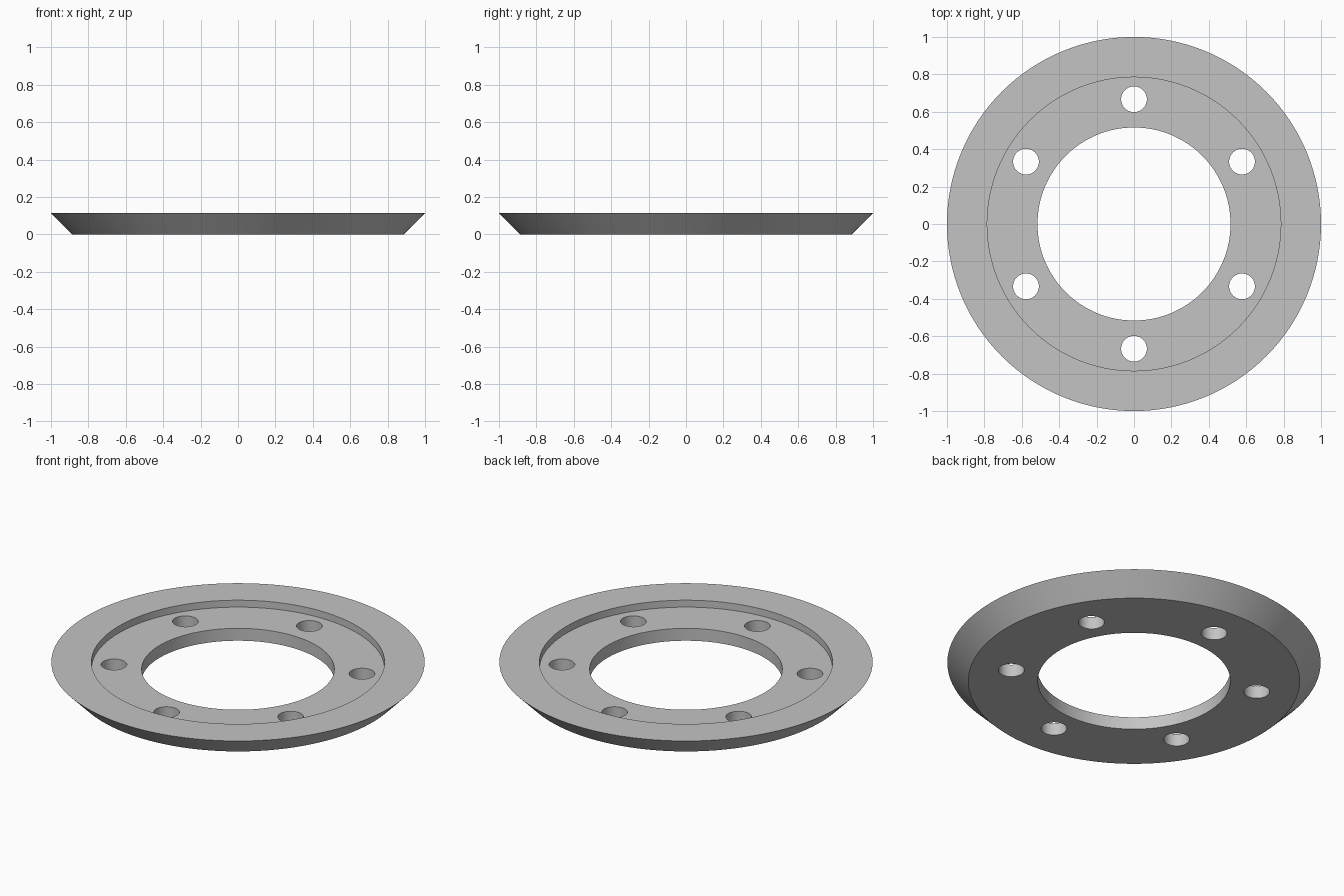
import bpy
import bmesh
from math import cos, sin, pi, radians
from mathutils import Matrix, Vector

cube = bpy.data.objects.get("Cube")
if cube:
    bpy.data.objects.remove(cube, do_unlink=True)

SEGMENTS = 128
HOLES = 6
HOLE_CIRCLE = 0.667
HOLE_RADIUS = 0.069

grey = bpy.data.materials.new("plain grey")
grey.use_nodes = True
colour = (0.55, 0.55, 0.55, 1)
grey.diffuse_color = colour
grey.node_tree.nodes["Principled BSDF"].inputs["Base Color"].default_value = colour


def make_object(name, bm):
    bmesh.ops.recalc_face_normals(bm, faces=bm.faces)
    mesh = bpy.data.meshes.new(name)
    bm.to_mesh(mesh)
    bm.free()
    mesh.materials.append(grey)
    obj = bpy.data.objects.new(name, mesh)
    bpy.context.collection.objects.link(obj)
    return obj


def lathe(name, profile):
    """Revolve a closed (radius, height) profile about z."""
    bm = bmesh.new()
    rings = []
    for i in range(SEGMENTS):
        a = 2 * pi * i / SEGMENTS
        rings.append([bm.verts.new((r * cos(a), r * sin(a), z)) for r, z in profile])
    n = len(profile)
    for i in range(SEGMENTS):
        here, after = rings[i], rings[(i + 1) % SEGMENTS]
        for j in range(n):
            k = (j + 1) % n
            bm.faces.new((here[j], after[j], after[k], here[k]))
    return make_object(name, bm)


# Flange ring: conical outer wall, flat rim, recessed floor, central bore
ring = lathe("flange_ring", [
    (0.516, 0), (0.888, 0), (1, 0.114),
    (0.785, 0.114), (0.785, 0.073), (0.516, 0.073),
])

# Bolt hole cutters
bm = bmesh.new()
for i in range(HOLES):
    a = pi / 2 + 2 * pi * i / HOLES
    place = Matrix.Translation(Vector((HOLE_CIRCLE * cos(a), HOLE_CIRCLE * sin(a), 0)))
    bmesh.ops.create_cone(bm, cap_ends=True, segments=48, radius1=HOLE_RADIUS,
                          radius2=HOLE_RADIUS, depth=1, matrix=place)
cutter = make_object("bolt_hole_cutter", bm)
cutter.hide_render = True

# Drill the bolt holes
bpy.ops.object.select_all(action="DESELECT")
bpy.context.view_layer.objects.active = ring
ring.select_set(True)
drill = ring.modifiers.new("bolt_holes", "BOOLEAN")
drill.operation = "DIFFERENCE"
drill.solver = "EXACT"
drill.object = cutter
bpy.ops.object.modifier_apply(modifier=drill.name)
bpy.data.objects.remove(cutter, do_unlink=True)

# Smooth round walls, crisp rims
bpy.ops.object.shade_smooth_by_angle(angle=radians(30))
